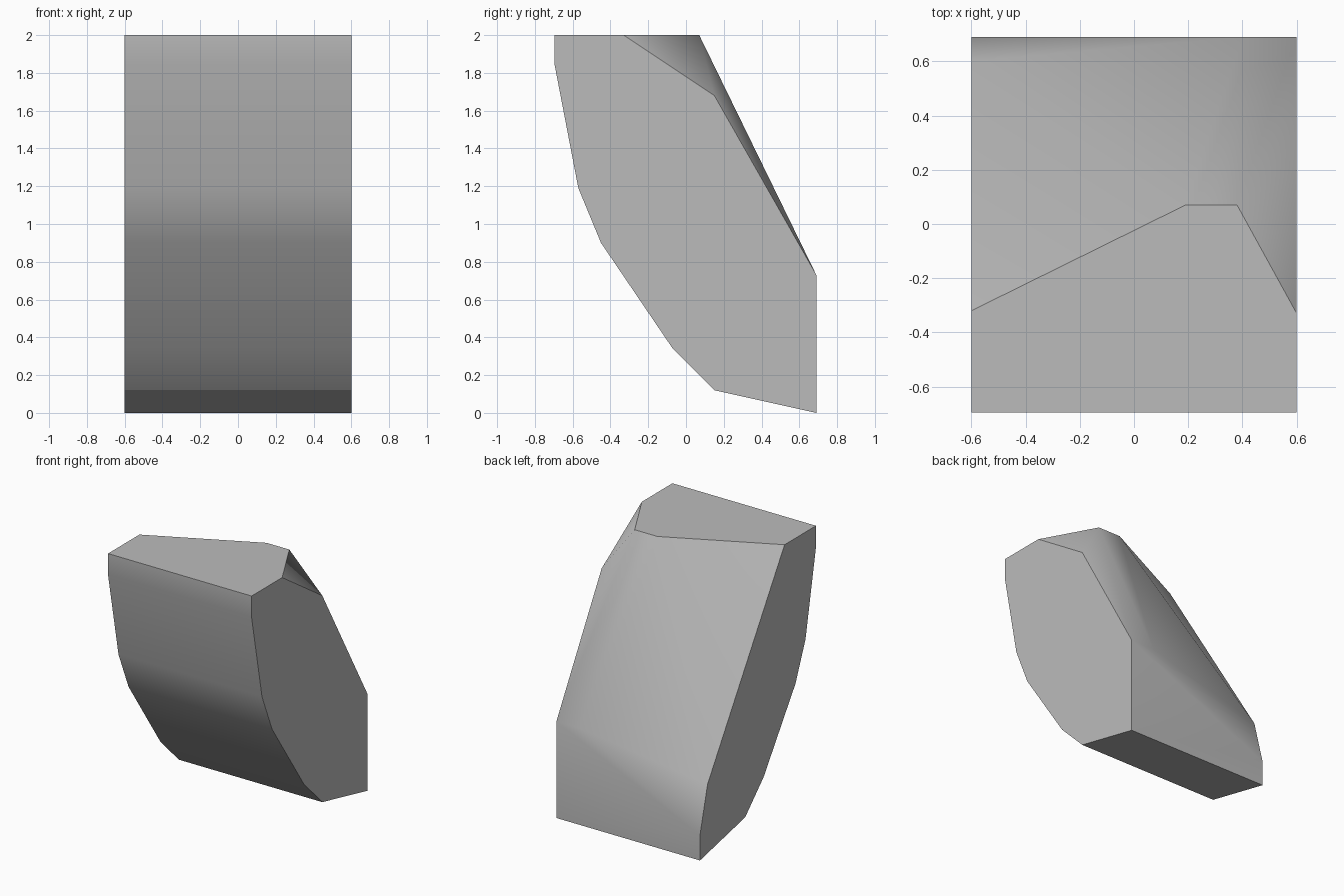
import bpy
import bmesh
from math import radians

if "Cube" in bpy.data.objects:
    bpy.data.objects.remove(bpy.data.objects["Cube"], do_unlink=True)

HALF_W = 0.60
BACK = 0.69

# Stone colour
stone = bpy.data.materials.new("stone_grey")
stone.use_nodes = True
grey = (0.5, 0.5, 0.5, 1.0)
stone.diffuse_color = grey
stone.node_tree.nodes["Principled BSDF"].inputs["Base Color"].default_value = grey

# Front and underside profile (y, z), shared by both flat sides
front_profile = [(-0.695, 2), (-0.695, 1.84), (-0.57, 1.19), (-0.45, 0.90),
                 (-0.07, 0.34), (0.15, 0.12), (BACK, 0)]
# Back edges of the two sides, top to bottom
left_back = [(-0.33, 2), (0.15, 1.68), (BACK, 0.73)]
right_back = [(-0.32, 2), (0.60, 0.54), (BACK, 0.19)]
# Corners between the sides: top edge and back ridge
middle = [(0.19, 0.07, 2), (0.38, 0.07, 2), (0.40, BACK, 0.73)]

points = [(HALF_W, y, z) for y, z in front_profile + left_back]
points += [(-HALF_W, y, z) for y, z in front_profile + right_back]
points += middle

# Chiselled block wrapped around the corners
bm = bmesh.new()
for p in points:
    bm.verts.new(p)
bmesh.ops.convex_hull(bm, input=bm.verts[:])
bmesh.ops.dissolve_limit(bm, angle_limit=radians(1), verts=bm.verts[:], edges=bm.edges[:])
bmesh.ops.recalc_face_normals(bm, faces=bm.faces[:])
mesh = bpy.data.meshes.new("rock_block")
bm.to_mesh(mesh)
bm.free()

rock = bpy.data.objects.new("rock_block", mesh)
bpy.context.collection.objects.link(rock)
mesh.materials.append(stone)

# Soft shading on shallow folds, crisp on steep ones
bpy.ops.object.select_all(action="DESELECT")
rock.select_set(True)
bpy.context.view_layer.objects.active = rock
bpy.ops.object.shade_smooth_by_angle(angle=radians(32.3))
weighted = rock.modifiers.new("weighted_normals", "WEIGHTED_NORMAL")
weighted.keep_sharp = True
